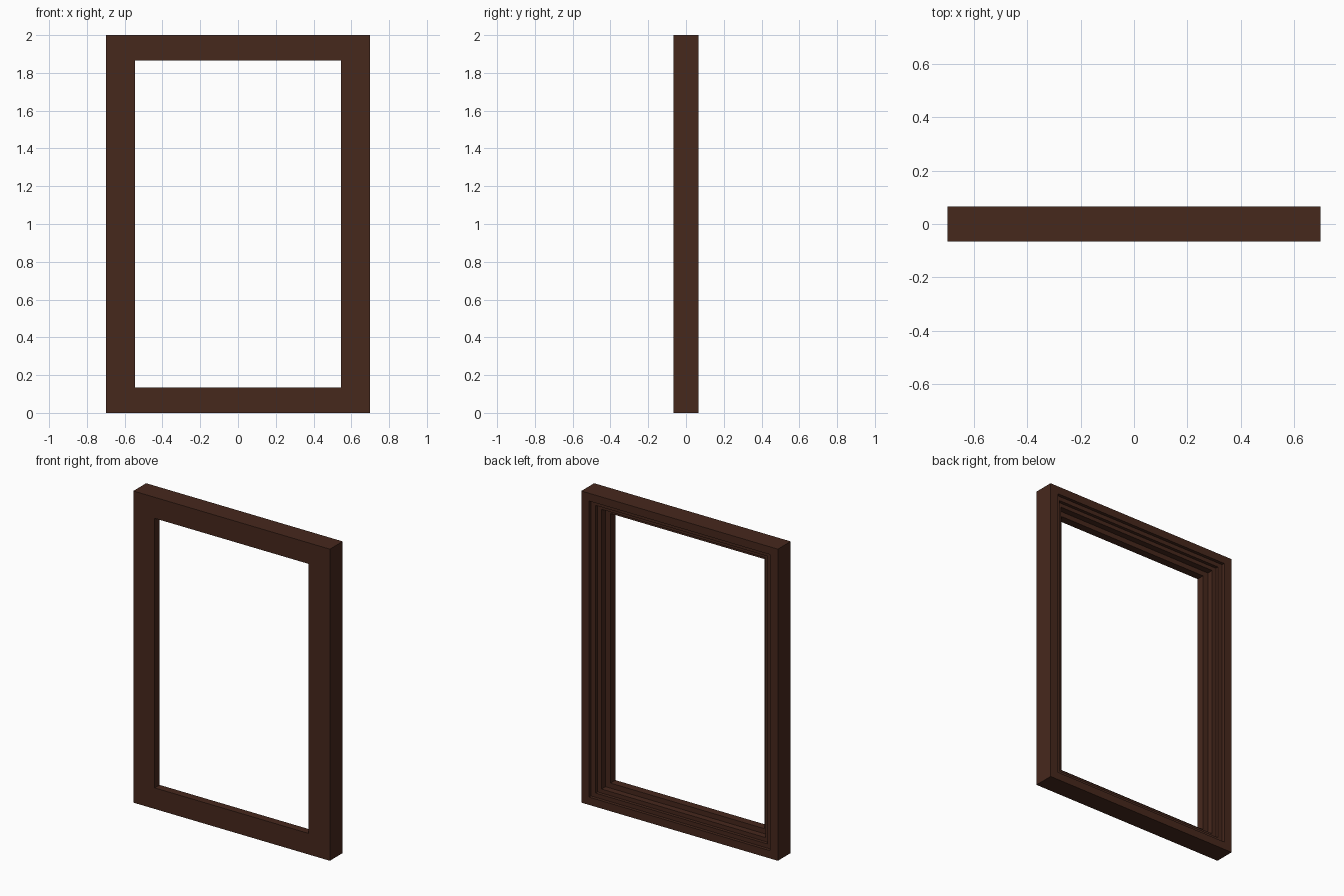
import bpy, bmesh

if "Cube" in bpy.data.objects:
    bpy.data.objects.remove(bpy.data.objects["Cube"])

HALF_W, HEIGHT = 0.698, 2.0
SIDE_W, RAIL_W = 0.152, 0.135   # bar widths of the jambs and the rails
HALF_D = 0.065

# Moulding section: (fraction of bar width inward, depth from the back face)
PROFILE = [(0, 0.13), (0, 0), (0.37, 0), (0.37, 0.02), (0.57, 0.02),
           (0.57, 0.04), (0.76, 0.04), (0.76, 0.08), (1, 0.08), (1, 0.13)]

wood = bpy.data.materials.new("dark_wood")
wood.diffuse_color = (0.062, 0.021, 0.012, 1)
wood.use_nodes = True
wood.node_tree.nodes["Principled BSDF"].inputs["Base Color"].default_value = wood.diffuse_color


def ring(bm, t, depth):
    """Rectangle of vertices at one point of the moulding section."""
    x, z, y = HALF_W - SIDE_W * t, RAIL_W * t, HALF_D - depth
    return [bm.verts.new(p) for p in
            ((-x, y, z), (x, y, z), (x, y, HEIGHT - z), (-x, y, HEIGHT - z))]


# Frame: the stepped section swept around the rectangle with mitred corners
bm = bmesh.new()
rings = [ring(bm, t, d) for t, d in PROFILE]
for a, b in zip(rings, rings[1:] + rings[:1]):
    for i in range(4):
        j = (i + 1) % 4
        bm.faces.new((a[i], a[j], b[j], b[i]))
bmesh.ops.recalc_face_normals(bm, faces=bm.faces)

mesh = bpy.data.meshes.new("window_frame")
bm.to_mesh(mesh)
bm.free()
mesh.materials.append(wood)
frame = bpy.data.objects.new("window_frame", mesh)
bpy.context.collection.objects.link(frame)
